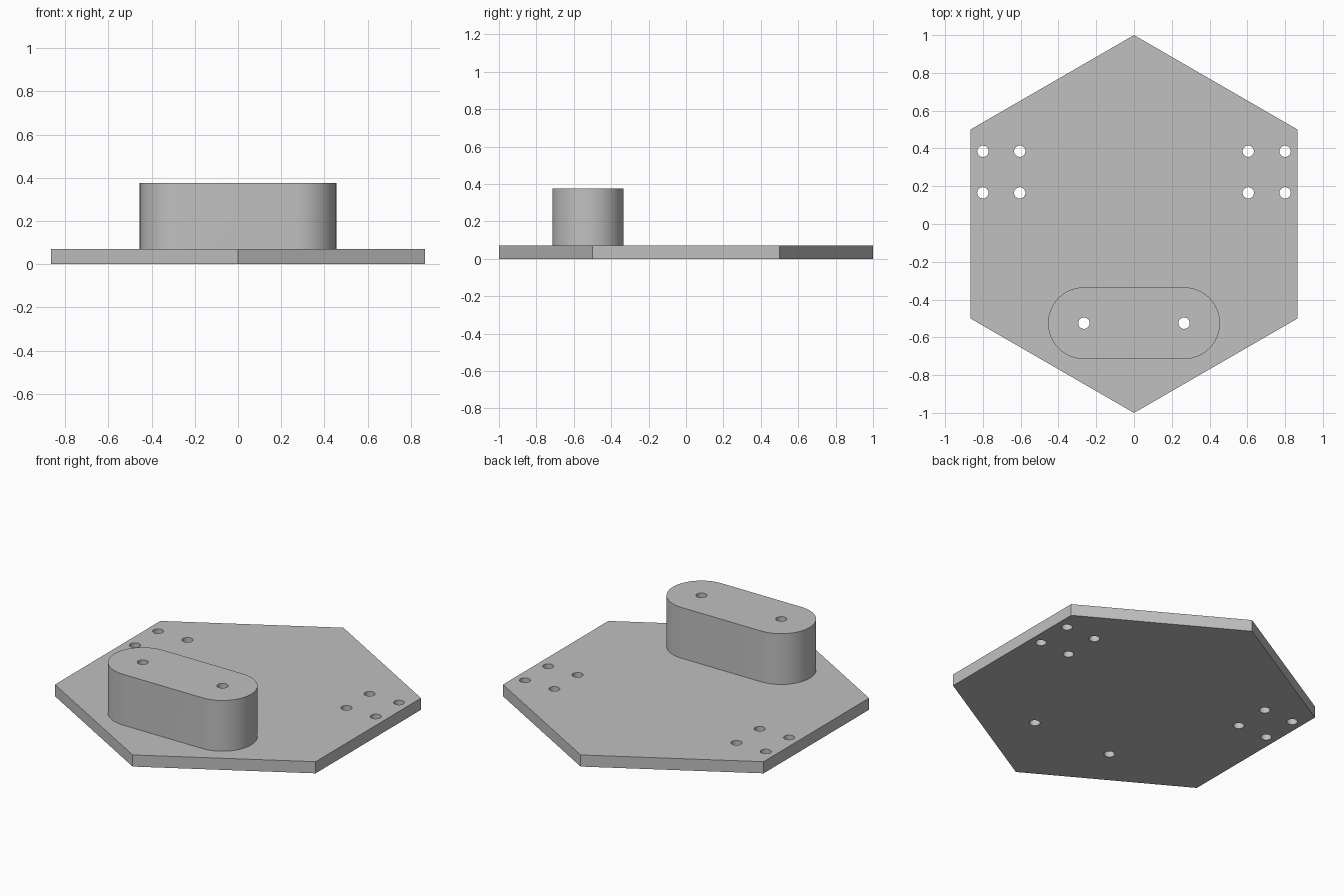
import bpy, bmesh, math

old = bpy.data.objects.get("Cube")
if old:
    bpy.data.objects.remove(old, do_unlink=True)

PLATE_TOP, BOSS_TOP = 0.07, 0.375
BOSS_X, BOSS_Y, BOSS_R = 0.265, -0.525, 0.19
HOLE_R = 0.03

grey = bpy.data.materials.new("plain grey")
grey.use_nodes = True
colour = (0.53, 0.53, 0.53, 1)
grey.diffuse_color = colour
grey.node_tree.nodes["Principled BSDF"].inputs["Base Color"].default_value = colour


def arc(cx, cy, r, start, sweep, steps):
    """Points along an arc, both ends included."""
    return [(cx + r * math.cos(start + sweep * i / steps),
             cy + r * math.sin(start + sweep * i / steps)) for i in range(steps + 1)]


def prism(name, outlines, z0, z1):
    """Extrude closed outlines from z0 to z1 into one object."""
    bm = bmesh.new()
    for outline in outlines:
        face = bm.faces.new([bm.verts.new((x, y, z0)) for x, y in outline])
        top = bmesh.ops.extrude_face_region(bm, geom=[face])["geom"]
        bmesh.ops.translate(bm, vec=(0, 0, z1 - z0),
                            verts=[g for g in top if isinstance(g, bmesh.types.BMVert)])
    bmesh.ops.recalc_face_normals(bm, faces=bm.faces)
    mesh = bpy.data.meshes.new(name)
    bm.to_mesh(mesh)
    bm.free()
    mesh.materials.append(grey)
    obj = bpy.data.objects.new(name, mesh)
    bpy.context.collection.objects.link(obj)
    return obj


def combine(target, tool, operation):
    """Apply a boolean and drop the tool."""
    mod = target.modifiers.new(operation.lower(), 'BOOLEAN')
    mod.operation, mod.object, mod.solver = operation, tool, 'EXACT'
    bpy.context.view_layer.objects.active = target
    bpy.ops.object.modifier_apply(modifier=mod.name)
    bpy.data.objects.remove(tool, do_unlink=True)


# Hexagonal plate with a corner at front and back
plate = prism("mounting_plate", [arc(0, 0, 1, math.pi / 2, math.tau, 6)[:-1]], 0, PLATE_TOP)

# Raised slot-shaped boss, sunk into the plate and merged with it
slot = (arc(BOSS_X, BOSS_Y, BOSS_R, -math.pi / 2, math.pi, 32)
        + arc(-BOSS_X, BOSS_Y, BOSS_R, math.pi / 2, math.pi, 32))
combine(plate, prism("raised_boss", [slot], PLATE_TOP / 2, BOSS_TOP), 'UNION')

# Through holes: a square of four on each side, and two through the boss
centres = [(side * x, y) for side in (-1, 1)
           for x, y in [(0.8, 0.385), (0.605, 0.385), (0.8, 0.165), (0.605, 0.165),
                        (BOSS_X, BOSS_Y)]]
holes = prism("hole_cutter", [arc(x, y, HOLE_R, 0, math.tau, 32)[:-1] for x, y in centres],
              -0.1, BOSS_TOP + 0.1)
holes.hide_render = True
combine(plate, holes, 'DIFFERENCE')

# Smooth rounded walls, keep edges crisp
bpy.ops.object.select_all(action='DESELECT')
plate.select_set(True)
bpy.context.view_layer.objects.active = plate
bpy.ops.object.shade_smooth_by_angle(angle=math.radians(30))
